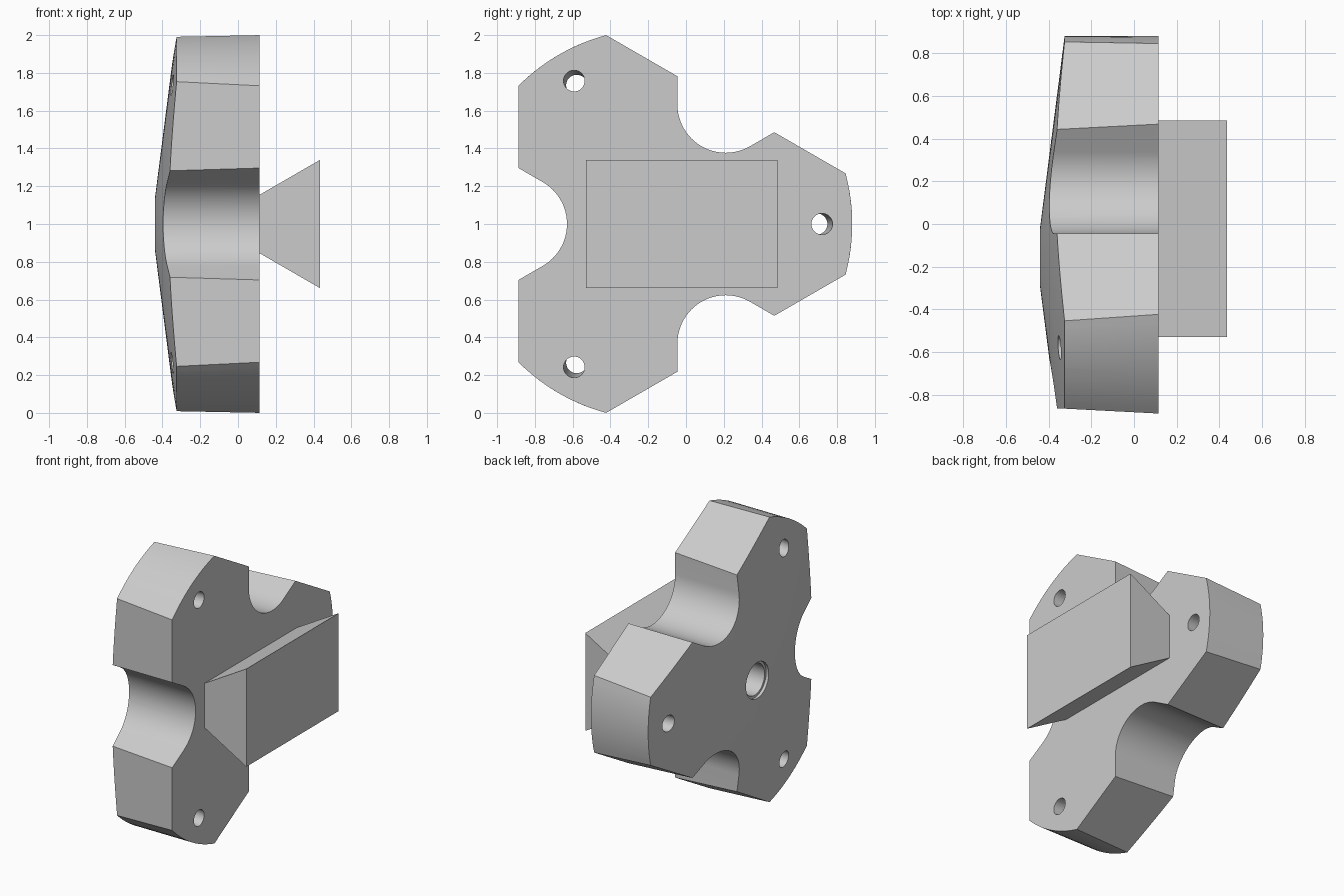
import bpy
import bmesh
from math import cos, sin, acos, pi, radians, sqrt
from mathutils import Vector

if "Cube" in bpy.data.objects:
    bpy.data.objects.remove(bpy.data.objects["Cube"])

# Shared dimensions: the plate lies in the YZ plane around a hub axis along X
HUB_Y, HUB_Z = -0.155, 1.0
FACE_X = 0.115          # flat mounting face
APEX_X = -0.44          # top of the shallow cone
ARM_R = 1.035           # radius of arm tips
NOTCH_R, NOTCH_DIST = 0.256, 0.731
SIDE_DIST = 0.732       # distance of straight arm flanks from the hub
DRAFT = 0.052           # flank taper

grey = bpy.data.materials.new("plain grey")
grey.use_nodes = True
colour = (0.6, 0.6, 0.6, 1)
grey.diffuse_color = colour
grey.node_tree.nodes["Principled BSDF"].inputs["Base Color"].default_value = colour


def loft(name, rings):
    """Closed solid skinned through rings of equal point count."""
    bm = bmesh.new()
    loops = [[bm.verts.new(p) for p in ring] for ring in rings]
    n = len(loops[0])
    for a, b in zip(loops, loops[1:]):
        for i in range(n):
            j = (i + 1) % n
            bm.faces.new((a[i], a[j], b[j], b[i]))
    bm.faces.new(loops[0])
    bm.faces.new(loops[-1])
    bmesh.ops.recalc_face_normals(bm, faces=bm.faces)
    mesh = bpy.data.meshes.new(name)
    bm.to_mesh(mesh)
    bm.free()
    mesh.materials.append(grey)
    obj = bpy.data.objects.new(name, mesh)
    bpy.context.collection.objects.link(obj)
    return obj


def circle(x, r, y=HUB_Y, z=HUB_Z, n=48):
    return [(x, y + r * cos(2 * pi * i / n), z + r * sin(2 * pi * i / n)) for i in range(n)]


def outline(x):
    """Three-armed outline at depth x, with tapered flanks."""
    flank = SIDE_DIST - DRAFT * (FACE_X - x)
    half = pi / 3 - acos(flank / ARM_R)
    neck = NOTCH_DIST / 2 - NOTCH_R
    shoulder = Vector((flank - neck, (flank + neck) / sqrt(3)))
    mid = Vector((cos(pi / 3), sin(pi / 3)))
    # arm tip
    arm = [Vector((ARM_R * cos(a), ARM_R * sin(a)))
           for a in (half * (i / 6 - 1) for i in range(13))]
    arm.append(shoulder)
    # round notch between arms
    for i in range(25):
        a = radians(300 - 5 * i)
        arm.append(mid * NOTCH_DIST + NOTCH_R * Vector((cos(a), sin(a))))
    # matching shoulder on the next arm
    arm.append(2 * shoulder.dot(mid) * mid - shoulder)
    ring = []
    for k in range(3):
        c, s = cos(2 * pi * k / 3), sin(2 * pi * k / 3)
        ring += [(x, HUB_Y + c * p.x - s * p.y, HUB_Z + s * p.x + c * p.y) for p in arm]
    return ring


def boolean(target, cutter, operation):
    cutter.hide_render = True
    mod = target.modifiers.new(operation.lower(), 'BOOLEAN')
    mod.operation, mod.object, mod.solver = operation, cutter, 'EXACT'
    bpy.context.view_layer.objects.active = target
    bpy.ops.object.modifier_apply(modifier=mod.name)
    bpy.data.objects.remove(cutter)


# Three-armed plate, trimmed by a shallow cone
plate = loft("three_arm_plate", [outline(FACE_X), outline(-0.55)])
envelope = loft("cone_envelope", [circle(0.3, 1.3, n=96), circle(-0.291, 1.3, n=96),
                                  circle(APEX_X, 0.135, n=96)])
boolean(plate, envelope, 'INTERSECT')

# Stepped hub bore
bore = loft("hub_bore", [circle(-0.6, 0.125), circle(APEX_X + 0.02, 0.125),
                         circle(APEX_X + 0.02, 0.108), circle(0.2, 0.108)])
boolean(plate, bore, 'DIFFERENCE')

# Slightly tilted bolt hole in each arm
for k in range(3):
    a = 2 * pi * k / 3
    rings = []
    for x in (0.3, -0.6):
        r = 0.875 - 0.06 * (FACE_X - x)
        rings.append(circle(x, 0.056, HUB_Y + r * cos(a), HUB_Z + r * sin(a), 32))
    boolean(plate, loft("bolt_hole", rings), 'DIFFERENCE')

# Dovetail rail on the flat face
rail = loft("dovetail_rail", [
    [(x, y, HUB_Z + s * h) for y, s in ((-0.53, -1), (0.485, -1), (0.485, 1), (-0.53, 1))]
    for x, h in ((FACE_X, 0.155), (0.435, 0.34))])

# Smooth curved walls, keep edges crisp
bpy.ops.object.select_all(action='DESELECT')
plate.select_set(True)
bpy.context.view_layer.objects.active = plate
bpy.ops.object.shade_smooth_by_angle(angle=radians(20))
